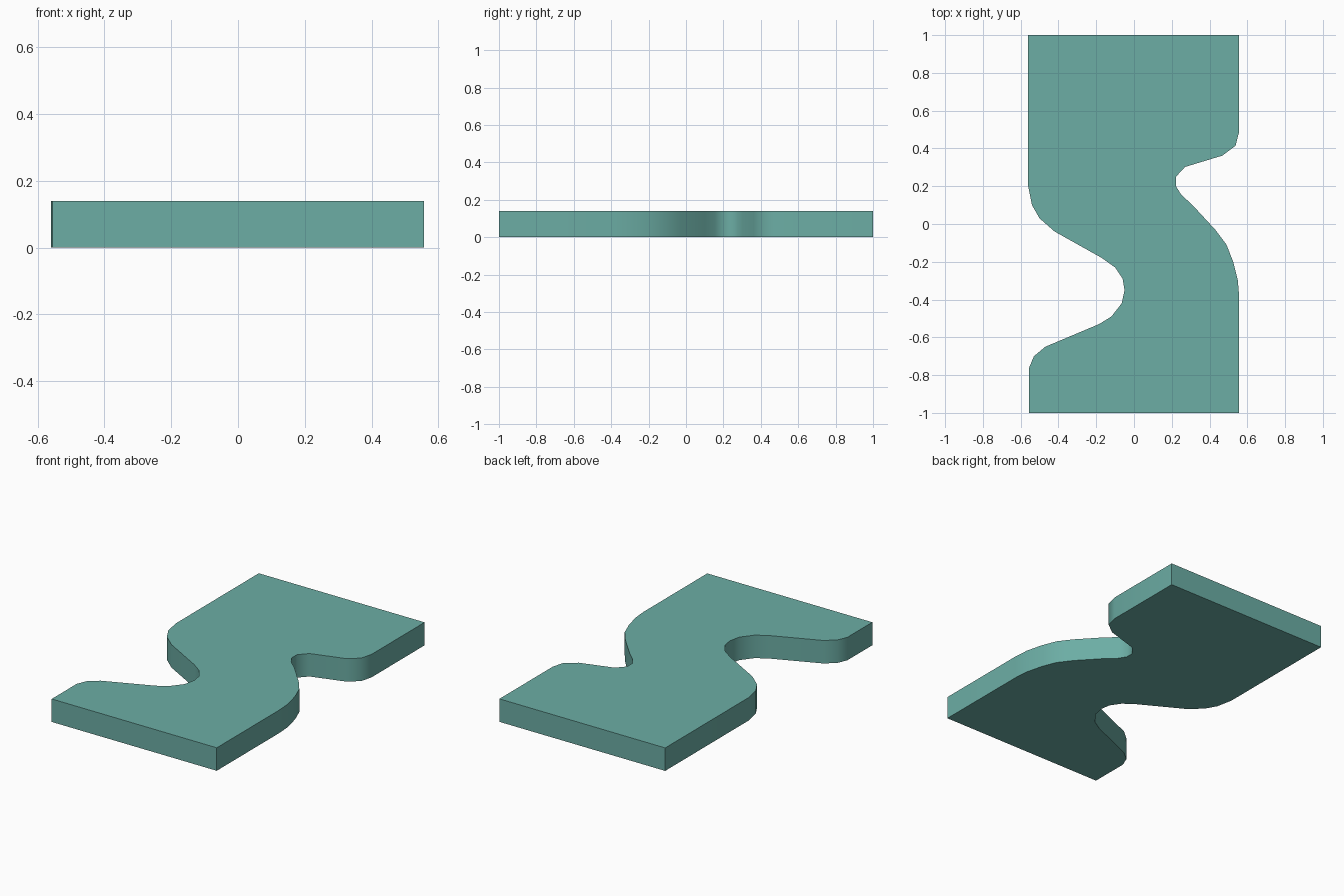
import bpy
import bmesh
import math

if "Cube" in bpy.data.objects:
    bpy.data.objects.remove(bpy.data.objects["Cube"])

THICKNESS = 0.14

# Outline seen from above: left edge going down, then right edge going up
LEFT = [(-0.56, 1.0), (-0.56, 0.20), (-0.54, 0.10), (-0.50, 0.03),
        (-0.42, -0.04), (-0.17, -0.18), (-0.10, -0.23), (-0.06, -0.29),
        (-0.05, -0.35), (-0.065, -0.42), (-0.12, -0.49), (-0.185, -0.53),
        (-0.47, -0.65), (-0.53, -0.70), (-0.555, -0.76), (-0.555, -1.0)]
RIGHT = [(0.557, -1.0), (0.557, -0.39), (0.55, -0.30), (0.525, -0.20),
         (0.49, -0.11), (0.43, -0.03), (0.31, 0.10), (0.25, 0.155),
         (0.222, 0.20), (0.222, 0.25), (0.27, 0.302), (0.468, 0.362),
         (0.538, 0.415), (0.557, 0.49), (0.557, 1.0)]

# Plate: fill the outline and extrude it upward
bm = bmesh.new()
base = bm.faces.new([bm.verts.new((x, y, 0)) for x, y in LEFT + RIGHT])
top = bmesh.ops.extrude_face_region(bm, geom=[base], use_keep_orig=True)
bmesh.ops.translate(bm, vec=(0, 0, THICKNESS),
                    verts=[v for v in top["geom"] if isinstance(v, bmesh.types.BMVert)])
bmesh.ops.recalc_face_normals(bm, faces=bm.faces[:])
mesh = bpy.data.meshes.new("winding_plate")
bm.to_mesh(mesh)
bm.free()

plate = bpy.data.objects.new("winding_plate", mesh)
bpy.context.collection.objects.link(plate)

# Single flat colour
teal = bpy.data.materials.new("muted_teal")
teal.diffuse_color = (0.15, 0.42, 0.375, 1)
teal.use_nodes = True
teal.node_tree.nodes["Principled BSDF"].inputs["Base Color"].default_value = teal.diffuse_color
mesh.materials.append(teal)

# Smooth curved sides, sharp rims and corners
bpy.context.view_layer.objects.active = plate
plate.select_set(True)
bpy.ops.object.shade_smooth_by_angle(angle=math.radians(60))
